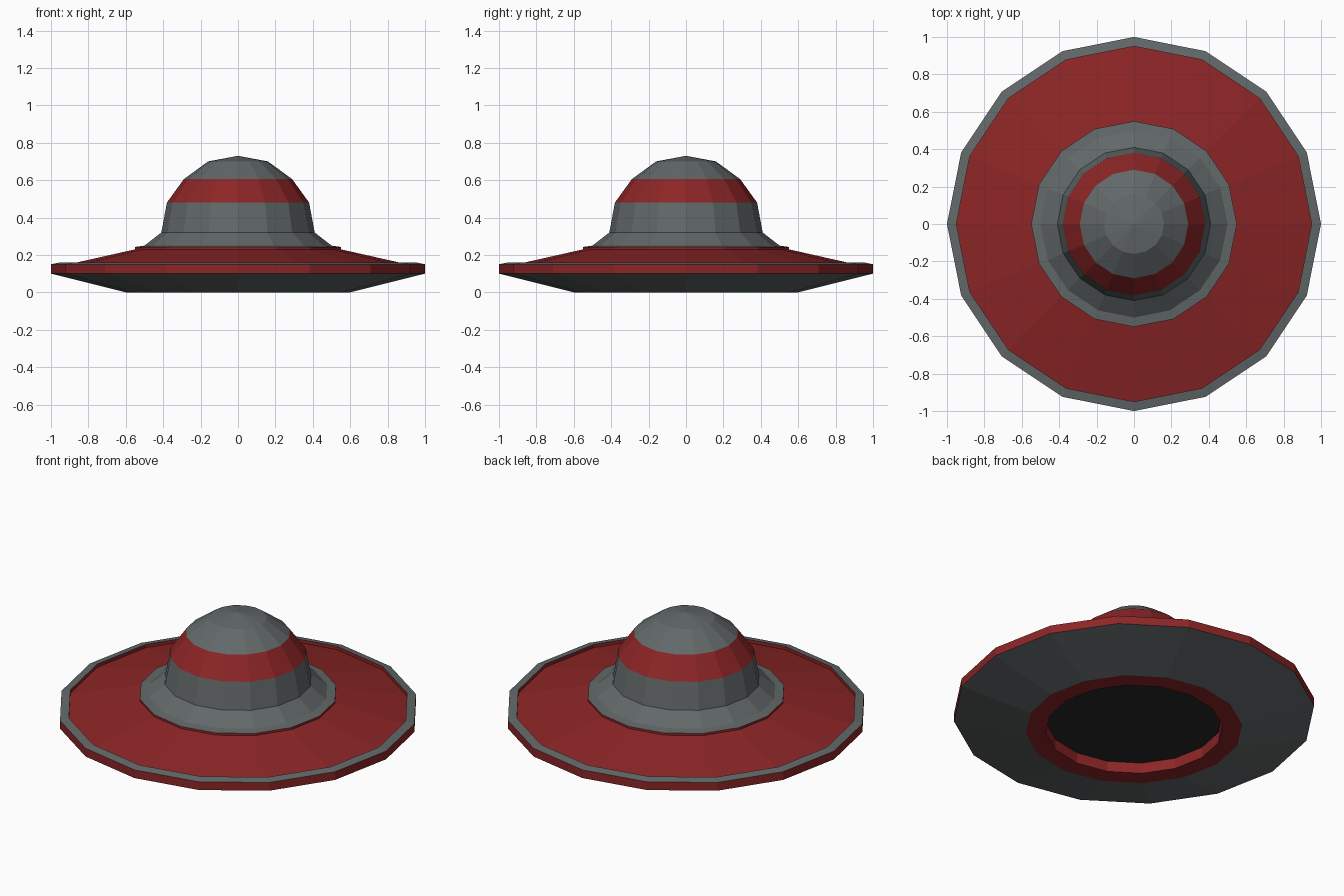
import bpy, bmesh, math

if "Cube" in bpy.data.objects:
    bpy.data.objects.remove(bpy.data.objects["Cube"])

SIDES = 16


def make_mat(name, rgb):
    lin = [((c / 255 + 0.055) / 1.055) ** 2.4 for c in rgb]
    m = bpy.data.materials.new(name)
    m.diffuse_color = (*lin, 1)
    m.use_nodes = True
    m.node_tree.nodes["Principled BSDF"].inputs["Base Color"].default_value = m.diffuse_color
    return m


MATS = [make_mat("steel_grey", (98, 104, 105)),
        make_mat("dark_red", (140, 37, 38)),
        make_mat("hatch_black", (40, 40, 40))]
GREY, RED, BLACK = range(3)


def lathe(name, profile, colours):
    """Revolve (radius, height) points, outward side to the right of travel when going up."""
    bm = bmesh.new()
    rings = []
    for r, z in profile:
        if r == 0:
            rings.append([bm.verts.new((0, 0, z))] * SIDES)
        else:
            rings.append([bm.verts.new((r * math.cos(2 * math.pi * i / SIDES),
                                        r * math.sin(2 * math.pi * i / SIDES), z))
                          for i in range(SIDES)])
    for low, high, col in zip(rings, rings[1:], colours):
        for i in range(SIDES):
            j = (i + 1) % SIDES
            corners = list(dict.fromkeys((low[i], low[j], high[j], high[i])))
            bm.faces.new(corners).material_index = col
    me = bpy.data.meshes.new(name)
    bm.to_mesh(me)
    bm.free()
    for m in MATS:
        me.materials.append(m)
    ob = bpy.data.objects.new(name, me)
    bpy.context.collection.objects.link(ob)
    return ob


# Recessed hatch in the belly with its red ring
lathe("belly_hatch", [(0, 0.065), (0.49, 0.065), (0.49, 0), (0.6, 0)],
      [BLACK, RED, RED])
# Sloping underside
lathe("underside", [(0.6, 0), (1, 0.10)], [GREY])
# Outer rim: red edge, grey top, small step down to the deck
lathe("rim", [(1, 0.10), (1, 0.15), (0.95, 0.16), (0.95, 0.14)],
      [RED, GREY, RED])
# Red upper deck
lathe("deck", [(0.95, 0.14), (0.55, 0.23)], [RED])
# Collar with a thin red lip
lathe("collar", [(0.55, 0.23), (0.55, 0.243), (0.50, 0.25), (0.41, 0.32)],
      [RED, GREY, GREY])
# Dome with a red stripe
lathe("dome", [(0.41, 0.32), (0.38, 0.48), (0.29, 0.605), (0.16, 0.70), (0, 0.73)],
      [GREY, RED, GREY, GREY])
